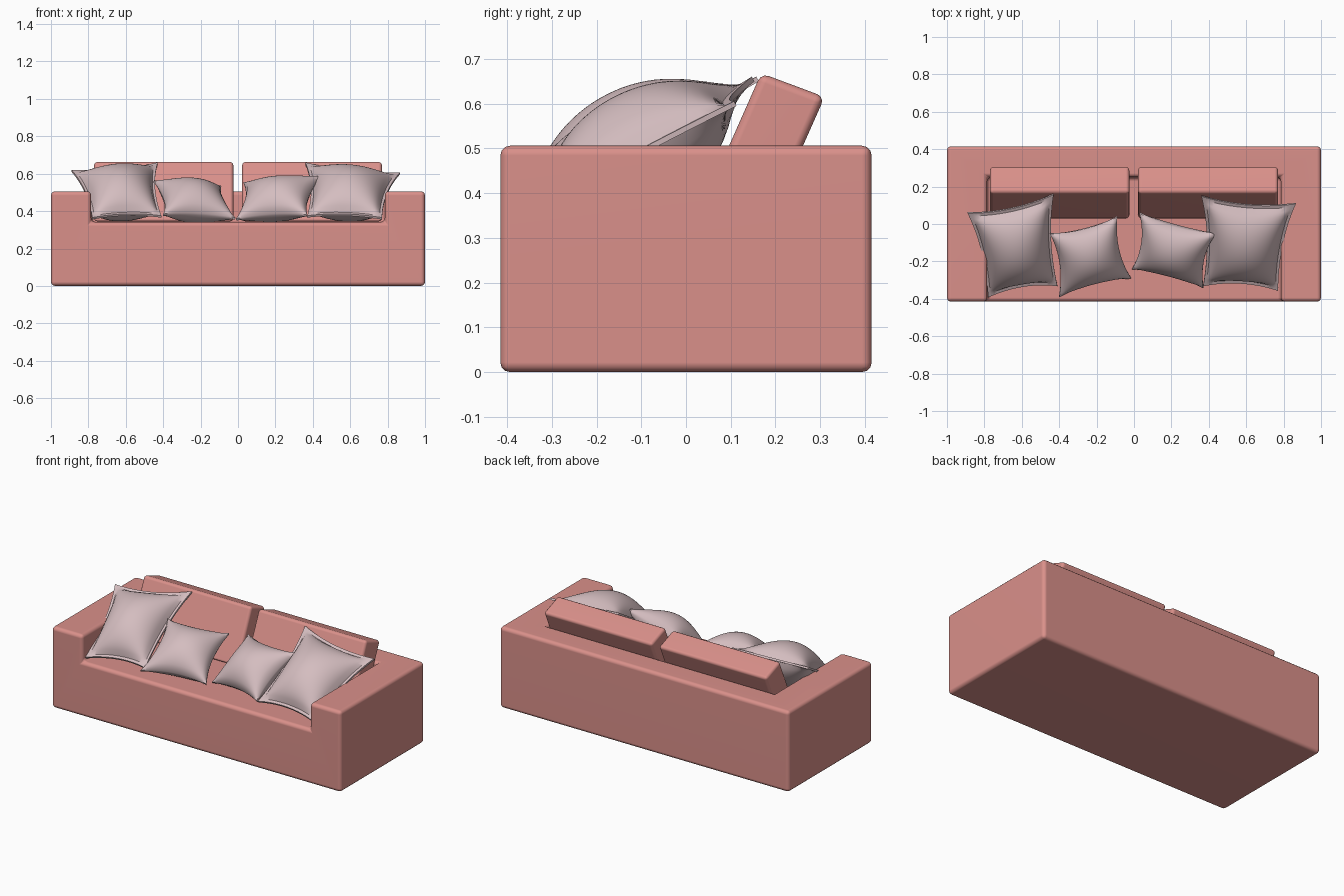
import bpy, bmesh
from math import radians
from mathutils import Vector

default = bpy.data.objects.get("Cube")
if default:
    bpy.data.objects.remove(default, do_unlink=True)


def material(name, rgb):
    m = bpy.data.materials.new(name)
    m.use_nodes = True
    m.diffuse_color = (*rgb, 1)
    m.node_tree.nodes["Principled BSDF"].inputs["Base Color"].default_value = (*rgb, 1)
    return m


coral = material("coral fabric", (0.70, 0.28, 0.255))
blush = material("blush fabric", (0.66, 0.51, 0.525))


def add_object(name, bm, mat):
    bmesh.ops.recalc_face_normals(bm, faces=bm.faces[:])
    mesh = bpy.data.meshes.new(name)
    bm.to_mesh(mesh)
    bm.free()
    obj = bpy.data.objects.new(name, mesh)
    bpy.context.collection.objects.link(obj)
    mesh.materials.append(mat)
    for p in mesh.polygons:
        p.use_smooth = True
    return obj


def box(name, low, high, mat):
    bm = bmesh.new()
    bmesh.ops.create_cube(bm, size=1)
    low, high = Vector(low), Vector(high)
    for v in bm.verts:
        v.co = (low + high) / 2 + v.co * (high - low)
    return add_object(name, bm, mat)


def soften(obj, width, segments):
    bevel = obj.modifiers.new("rounded edges", "BEVEL")
    bevel.width, bevel.segments = width, segments
    bevel.angle_limit = radians(30)
    obj.modifiers.new("clean shading", "WEIGHTED_NORMAL")


# Sofa body: one block with the seat hollow cut out
body = box("sofa_body", (-1, -0.415, 0), (1, 0.415, 0.506), coral)
hollow = box("seat_cutter", (-0.785, -0.6, 0.342), (0.785, 0.25, 0.8), coral)
hollow.hide_render = True
hollow.hide_set(True)
cut = body.modifiers.new("seat hollow", "BOOLEAN")
cut.object, cut.operation, cut.solver = hollow, "DIFFERENCE", "EXACT"
soften(body, 0.022, 3)

# Back cushions: a leaning side profile (y, z) stretched along x
PROFILE = [(0.025, 0.345), (0.19, 0.345), (0.31, 0.615), (0.168, 0.668)]


def back_cushion(name, x0, x1):
    bm = bmesh.new()
    face = bm.faces.new([bm.verts.new((x0, y, z)) for y, z in PROFILE])
    ext = bmesh.ops.extrude_face_region(bm, geom=[face])
    moved = [g for g in ext["geom"] if isinstance(g, bmesh.types.BMVert)]
    bmesh.ops.translate(bm, verts=moved, vec=(x1 - x0, 0, 0))
    soften(add_object(name, bm, coral), 0.018, 3)


back_cushion("right_back_cushion", -0.77, -0.025)
back_cushion("left_back_cushion", 0.022, 0.77)


# Pillows: a puffed patch between four corners, pinched in along its sides
def pillow(name, corners, puff, pinch, flange, n=28):
    tl, tr, br, bl = (Vector(c) for c in corners)
    normal = (tr - bl).cross(tl - br).normalized()
    bm = bmesh.new()

    def point(i, j, side):
        u, v = 2 * i / n - 1, 2 * j / n - 1
        a = (u * (1 - pinch * (1 - v * v)) + 1) / 2
        b = (v * (1 - pinch * (1 - u * u)) + 1) / 2
        base = bl.lerp(br, a).lerp(tl.lerp(tr, a), b)
        s, t = u / (1 - flange), v / (1 - flange)
        bulge = max(0, 1 - s * s) * max(0, 1 - t * t)
        height = puff * bulge ** 0.6 + 0.006
        return bm.verts.new(base + normal * height * side)

    layers = []
    for side in (1, -1):
        g = [[point(i, j, side) for j in range(n + 1)] for i in range(n + 1)]
        layers.append(g)
        for i in range(n):
            for j in range(n):
                bm.faces.new((g[i][j], g[i + 1][j], g[i + 1][j + 1], g[i][j + 1]))
    # Close the seam around the rim
    rim = [(i, 0) for i in range(n)] + [(n, j) for j in range(n)]
    rim += [(n - i, n) for i in range(n)] + [(0, n - j) for j in range(n)]
    front, back = layers
    for (i, j), (k, m) in zip(rim, rim[1:] + rim[:1]):
        bm.faces.new((front[i][j], front[k][m], back[k][m], back[i][j]))
    obj = add_object(name, bm, blush)
    bpy.ops.object.select_all(action="DESELECT")
    obj.select_set(True)
    bpy.context.view_layer.objects.active = obj
    bpy.ops.object.shade_smooth_by_angle(angle=radians(40))


# Corners run top left, top right, bottom right, bottom left
pillow("right_large_pillow", [(-0.89, 0.06, 0.615), (-0.43, 0.16, 0.655),
       (-0.41, -0.33, 0.37), (-0.78, -0.39, 0.36)], 0.125, 0.11, 0.09)
pillow("left_large_pillow", [(0.36, 0.15, 0.655), (0.865, 0.11, 0.6),
       (0.77, -0.355, 0.36), (0.37, -0.33, 0.37)], 0.125, 0.11, 0.09)
pillow("right_small_pillow", [(-0.45, -0.05, 0.56), (-0.09, 0.04, 0.53),
       (-0.015, -0.29, 0.36), (-0.40, -0.39, 0.38)], 0.105, 0.15, 0.0)
pillow("left_small_pillow", [(0.03, 0.06, 0.55), (0.44, -0.05, 0.585),
       (0.37, -0.34, 0.375), (-0.01, -0.24, 0.355)], 0.105, 0.15, 0.0)
